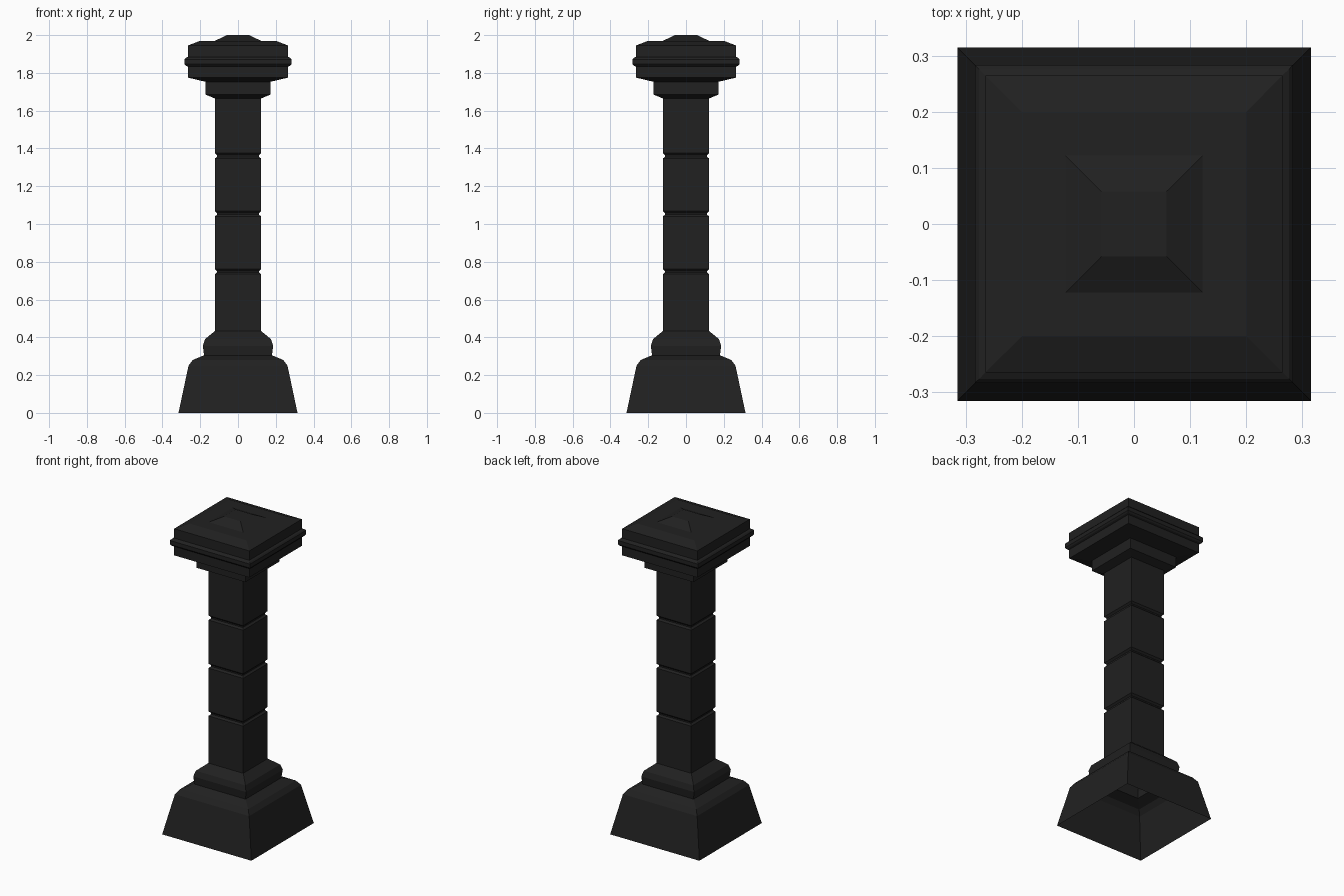
import bpy, bmesh

if "Cube" in bpy.data.objects:
    bpy.data.objects.remove(bpy.data.objects["Cube"])


def square_sweep(name, profile, cap_top=False):
    """Stack square rings (half width, height) into a flat-faced shell."""
    bm = bmesh.new()
    rings = []
    for r, z in profile:
        rings.append([bm.verts.new((sx * r, sy * r, z))
                      for sx, sy in ((-1, -1), (1, -1), (1, 1), (-1, 1))])
    for a, b in zip(rings, rings[1:]):
        for i in range(4):
            j = (i + 1) % 4
            bm.faces.new((a[i], a[j], b[j], b[i]))
    if cap_top:
        bm.faces.new(rings[-1])
    mesh = bpy.data.meshes.new(name)
    bm.to_mesh(mesh)
    bm.free()
    obj = bpy.data.objects.new(name, mesh)
    bpy.context.collection.objects.link(obj)
    mat = bpy.data.materials.get("dark_stone") or bpy.data.materials.new("dark_stone")
    mat.diffuse_color = (0.015, 0.015, 0.015, 1)
    mat.use_nodes = True
    mat.node_tree.nodes["Principled BSDF"].inputs["Base Color"].default_value = mat.diffuse_color
    mesh.materials.append(mat)
    return obj


# Flared plinth, hollow and open underneath
square_sweep("plinth", [(0.315, 0), (0.262, 0.25), (0.24, 0.28), (0.18, 0.305)])

# Moulded collar at the foot of the shaft
square_sweep("collar", [(0.18, 0.305), (0.186, 0.355), (0.175, 0.39), (0.123, 0.433)])

# Shaft of four blocks separated by V-shaped grooves
shaft = [(0.123, 0.433)]
for z in (0.75, 1.055, 1.362):
    shaft += [(0.123, z - 0.016), (0.112, z - 0.006), (0.112, z + 0.002), (0.123, z + 0.013)]
shaft.append((0.123, 1.665))
square_sweep("shaft", shaft)

# Neck below the capital
square_sweep("neck", [(0.123, 1.665), (0.172, 1.685), (0.172, 1.753)])

# Capital with a raised band and stepped pyramid top
square_sweep("capital", [
    (0.172, 1.753), (0.265, 1.775), (0.265, 1.833),
    (0.276, 1.838), (0.283, 1.847), (0.283, 1.872), (0.276, 1.88), (0.265, 1.885),
    (0.265, 1.945), (0.2, 1.97), (0.122, 1.97), (0.058, 2.0)], cap_top=True)
